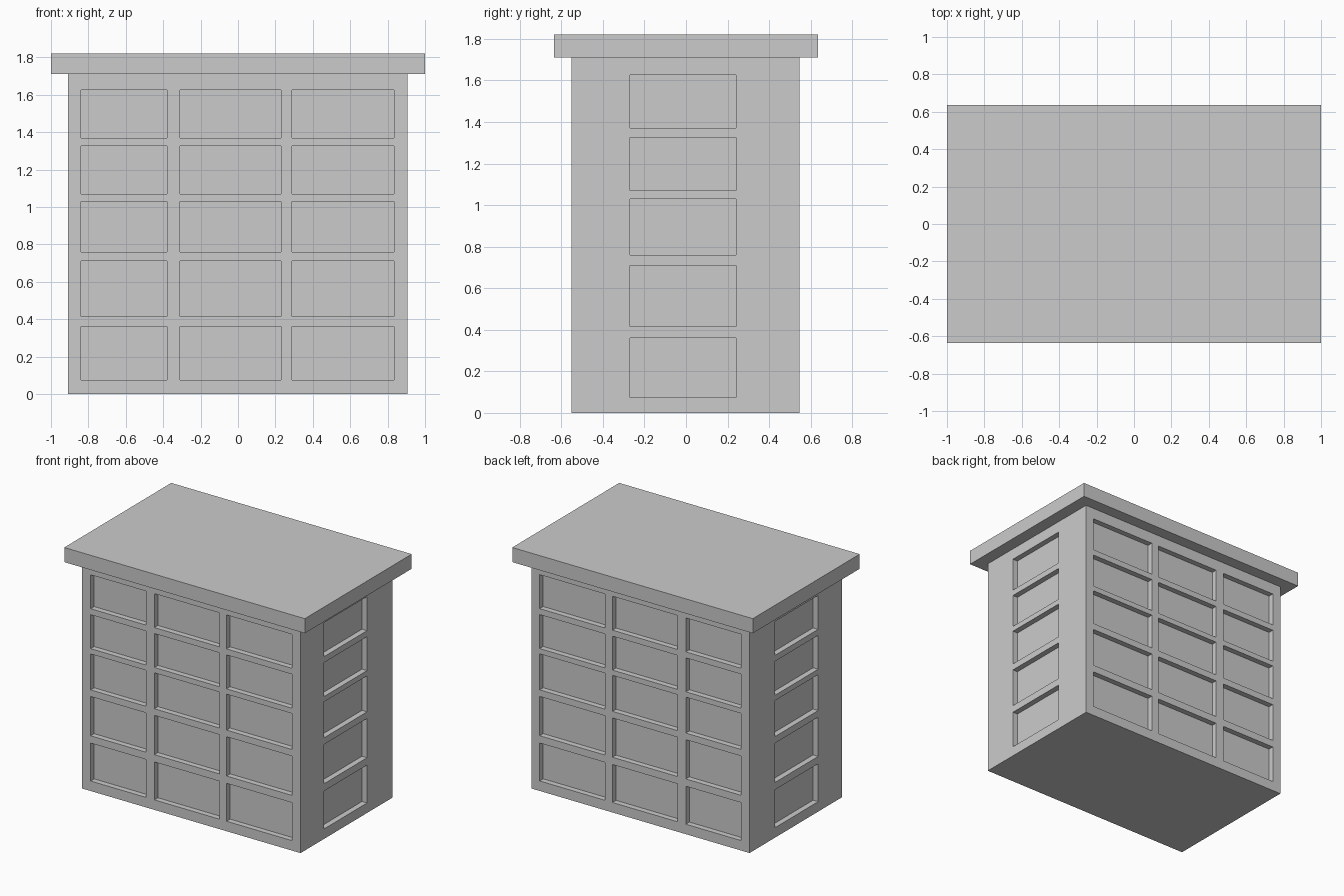
import bpy, bmesh
from mathutils import Vector

if "Cube" in bpy.data.objects:
    bpy.data.objects.remove(bpy.data.objects["Cube"])

# Window openings, shared by opposite walls
COLS = [(-0.84, -0.38), (-0.31, 0.23), (0.29, 0.835)]
SIDE = [(-0.27, 0.24)]
ROWS = [(0.075, 0.36), (0.415, 0.71), (0.76, 1.03), (1.07, 1.325), (1.37, 1.625)]
DEPTH = 0.042


def box(bm, lo, hi):
    bmesh.ops.create_cube(bm, size=1)
    for v in bm.verts:
        v.co = Vector([hi[i] if v.co[i] > 0 else lo[i] for i in range(3)])


def finish(name, bm):
    bmesh.ops.recalc_face_normals(bm, faces=bm.faces)
    me = bpy.data.meshes.new(name)
    bm.to_mesh(me)
    bm.free()
    ob = bpy.data.objects.new(name, me)
    bpy.context.collection.objects.link(ob)
    return ob


def inside(value, spans):
    return any(a < value < b for a, b in spans)


# Building body: cut the box along every window edge, then recess the windows
bm = bmesh.new()
box(bm, (-0.91, -0.55, 0), (0.905, 0.545, 1.71))
for axis, spans in enumerate((COLS, SIDE, ROWS)):
    normal = Vector([float(i == axis) for i in range(3)])
    for edge in (e for span in spans for e in span):
        bmesh.ops.bisect_plane(bm, geom=bm.verts[:] + bm.edges[:] + bm.faces[:],
                               plane_co=normal * edge, plane_no=normal)
bm.normal_update()
windows = []
for f in bm.faces:
    c = f.calc_center_median()
    long_wall = abs(f.normal.y) > 0.9 and inside(c.x, COLS)
    short_wall = abs(f.normal.x) > 0.9 and inside(c.y, SIDE)
    if inside(c.z, ROWS) and (long_wall or short_wall):
        windows.append(f)
bmesh.ops.inset_individual(bm, faces=windows, thickness=0, depth=-DEPTH)
finish("building_body", bm)

# Overhanging flat roof slab
bm = bmesh.new()
box(bm, (-1, -0.635, 1.71), (1, 0.635, 1.82))
finish("roof_slab", bm)
